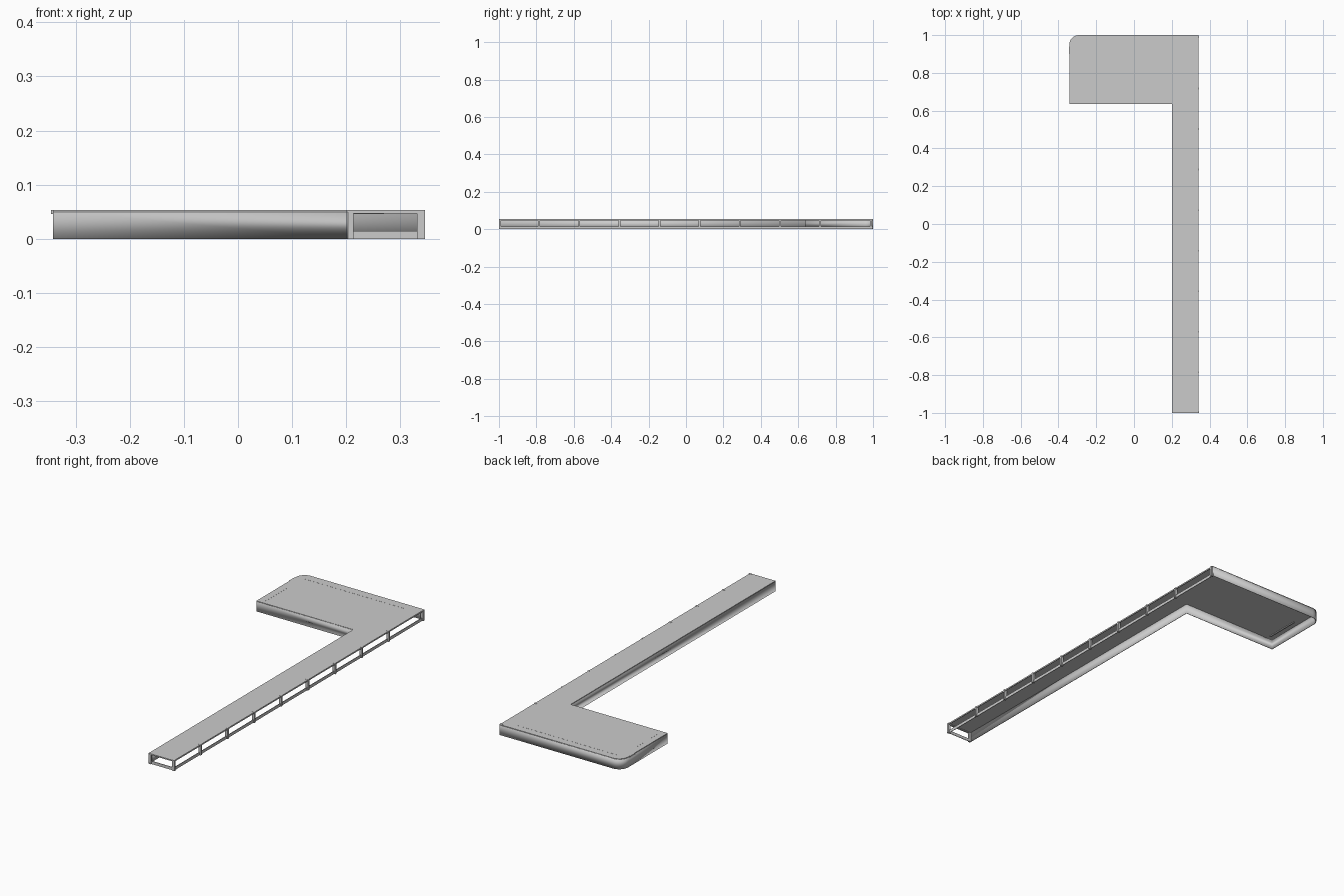
import bpy, bmesh, math

if "Cube" in bpy.data.objects:
    bpy.data.objects.remove(bpy.data.objects["Cube"])

H = 0.053      # height of the roof surface
W = 0.342      # half width
R = 0.05       # radius of the rounded back corner


def finish(name, bm):
    bmesh.ops.recalc_face_normals(bm, faces=bm.faces)
    mesh = bpy.data.meshes.new(name)
    bm.to_mesh(mesh)
    bm.free()
    obj = bpy.data.objects.new(name, mesh)
    bpy.context.collection.objects.link(obj)
    return obj


def boxes(name, spans):
    """One object from boxes given as (x0, x1, y0, y1, z0, z1)."""
    bm = bmesh.new()
    for x0, x1, y0, y1, z0, z1 in spans:
        vs = bmesh.ops.create_cube(bm, size=1)["verts"]
        for v in vs:
            v.co.x = x0 if v.co.x < 0 else x1
            v.co.y = y0 if v.co.y < 0 else y1
            v.co.z = z0 if v.co.z < 0 else z1
    return finish(name, bm)


# L-shaped outline, running from the front end round to the back right corner
arc = [(-W + R - R * math.cos(a), 1 - R + R * math.sin(a))
       for a in (math.radians(d) for d in range(0, 91, 10))]
path = [(0.2, -1), (0.2, 0.635), (-W, 0.635)] + arc + [(W, 1)]

# Roof slab
bm = bmesh.new()
face = bm.faces.new([bm.verts.new((x, y, H - 0.003)) for x, y in path + [(W, -1)]])
top = bmesh.ops.extrude_face_region(bm, geom=[face])["geom"]
bmesh.ops.translate(bm, vec=(0, 0, 0.003),
                    verts=[g for g in top if isinstance(g, bmesh.types.BMVert)])
finish("roof_slab", bm)

# Solid outer wall, thickened towards the inside
mesh = bpy.data.meshes.new("outer_wall")
n = len(path)
mesh.from_pydata([(x, y, z) for z in (0, H - 0.001) for x, y in path], [],
                 [(i, i + 1, n + i + 1, n + i) for i in range(n - 1)])
wall = bpy.data.objects.new("outer_wall", mesh)
bpy.context.collection.objects.link(wall)
solid = wall.modifiers.new("thickness", 'SOLIDIFY')
solid.thickness = 0.003
solid.offset = 1
solid.use_even_offset = True
bpy.context.view_layer.objects.active = wall
wall.select_set(True)
bpy.ops.object.shade_smooth_by_angle()

# Open right side: evenly spaced posts, lintel and low sill wall
step = 0.2145
post_y = [-0.995 + 0.0 * step] + [-0.785 + i * step for i in range(8)] + [0.99]
boxes("side_posts", [(0.331, 0.345, y - 0.005, y + 0.005, 0, H + 0.0005) for y in post_y])
boxes("side_lintel", [(0.338, 0.342, -1, 1, 0.046, H - 0.001)])
boxes("side_sill", [(0.336, 0.339, -1, 1, 0, 0.015)])

# Open front end: frame and low sill wall
boxes("front_frame", [(0.2, 0.213, -1, -0.99, 0, H - 0.001),
                      (0.331, 0.345, -1, -0.99, 0, H - 0.001),
                      (0.213, 0.331, -1, -0.99, 0.047, H - 0.001)])
boxes("front_sill", [(0.213, 0.331, -0.996, -0.993, 0, 0.015)])

# Thin ceiling beams that just show through the roof
boxes("ceiling_beams", [(-0.30, 0.27, 0.955, 0.963, 0.046, H + 0.0004),
                        (-0.312, -0.305, 0.66, 0.84, 0.046, H + 0.0004)])

# Small edge trim on the left
boxes("left_edge_trim", [(-0.345, -W, 0.90, 0.94, 0.046, H)])
